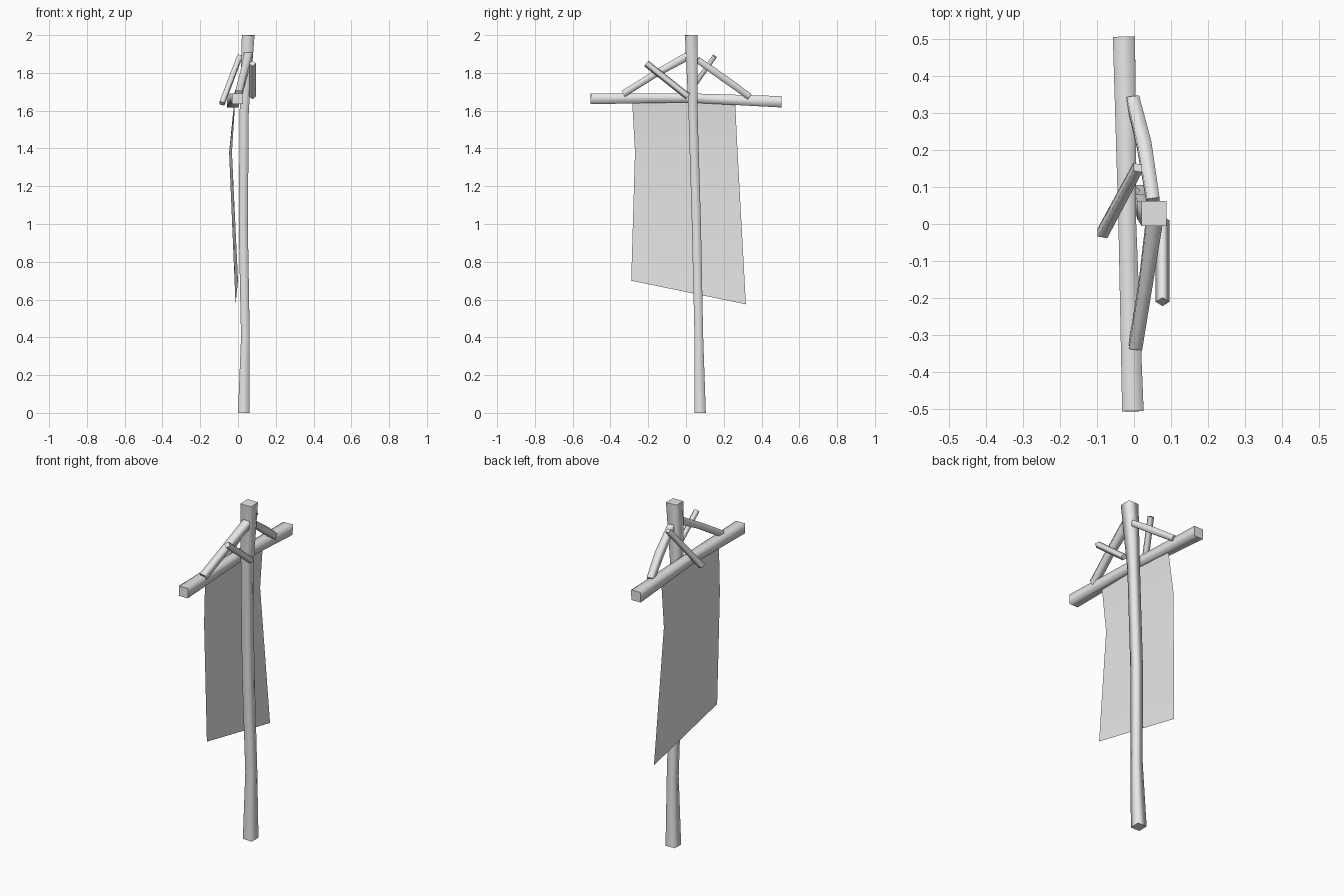
import bpy
import bmesh
from math import cos, sin, pi, radians
from mathutils import Vector

cube = bpy.data.objects.get("Cube")
if cube:
    bpy.data.objects.remove(cube, do_unlink=True)

# One plain grey for wood and cloth
grey = bpy.data.materials.new("plain grey")
grey.use_nodes = True
colour = (0.8, 0.8, 0.8, 1)
grey.diffuse_color = colour
grey.node_tree.nodes["Principled BSDF"].inputs["Base Color"].default_value = colour


def finish(name, bm):
    bmesh.ops.recalc_face_normals(bm, faces=bm.faces)
    mesh = bpy.data.meshes.new(name)
    bm.to_mesh(mesh)
    bm.free()
    mesh.materials.append(grey)
    obj = bpy.data.objects.new(name, mesh)
    bpy.context.collection.objects.link(obj)
    return obj


def beam(name, path, ref, roll=0):
    """Four-sided rounded-looking timber along (x, y, z, width) points."""
    bm = bmesh.new()
    axis = (Vector(path[-1][:3]) - Vector(path[0][:3])).normalized()
    u = axis.cross(Vector(ref)).normalized()
    v = axis.cross(u)
    rings = []
    for x, y, z, width in path:
        r = width / 2 * 2 ** 0.5
        angles = [pi / 4 + radians(roll) + k * pi / 2 for k in range(4)]
        rings.append([bm.verts.new(Vector((x, y, z)) + r * (cos(a) * u + sin(a) * v))
                      for a in angles])
    for low, high in zip(rings, rings[1:]):
        for k in range(4):
            j = (k + 1) % 4
            bm.faces.new((low[k], low[j], high[j], high[k])).smooth = True
    for end in (rings[0], rings[-1]):
        bm.faces.new(end)
    return finish(name, bm)


UP, SIDE = (0, 0, 1), (1, 0, 0)

# Upright pole, slightly crooked and thinner in the middle
pole = [(0.03, 0.075, 0, 0.06), (0.039, 0.068, 0.4, 0.046),
        (0.028, 0.055, 1, 0.048), (0.033, 0.037, 1.6, 0.048),
        (0.054, 0.028, 2, 0.067)]
beam("pole", pole, SIDE)

# Horizontal crossbar
crossbar = [(-0.003, -0.505, 1.663, 0.058), (-0.018, 0, 1.668, 0.048),
            (-0.027, 0.505, 1.647, 0.06)]
beam("crossbar", crossbar, UP)

# Diagonal braces between pole and crossbar
beam("front_brace", [(0.004, -0.33, 1.69, 0.036), (0.03, -0.17, 1.79, 0.036),
                     (0.055, 0.01, 1.89, 0.044)], SIDE)
beam("back_brace", [(-0.003, 0.335, 1.675, 0.034), (0.028, 0.21, 1.765, 0.038),
                    (0.052, 0.06, 1.87, 0.034)], SIDE)

# Loose sticks crossing either side of the pole
beam("right_stick", [(-0.085, -0.025, 1.638, 0.027), (0.01, 0.152, 1.888, 0.025)], SIDE)
beam("left_stick", [(0.077, 0.01, 1.675, 0.026), (0.077, -0.21, 1.85, 0.026)], SIDE, 45)

# Hanging cloth, one thin sheet with a fold and a slanted hem
edges = [((-0.015, -0.285, 1.65), (-0.02, 0.26, 1.65)),
         ((-0.032, -0.27, 1.38), (-0.047, 0.273, 1.38)),
         ((0, -0.29, 0.7), (-0.013, 0.317, 0.575))]
bm = bmesh.new()
rows = [[bm.verts.new(p) for p in pair] for pair in edges]
for a, b in zip(rows, rows[1:]):
    bm.faces.new((a[0], b[0], b[1], a[1])).smooth = True
finish("cloth", bm)
